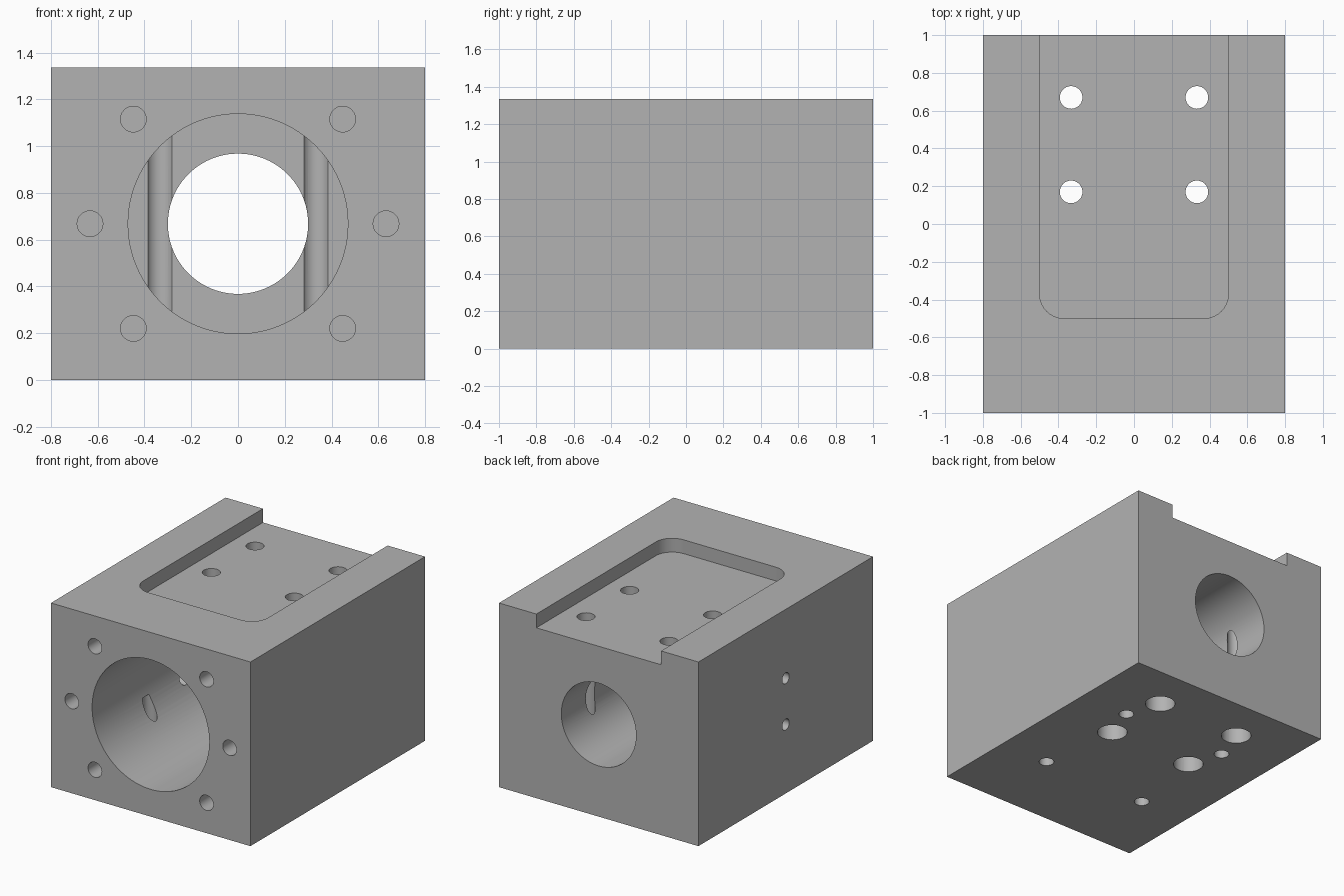
import bpy, bmesh, math
from mathutils import Matrix, Vector

cube = bpy.data.objects.get("Cube")
if cube:
    bpy.data.objects.remove(cube, do_unlink=True)

W, L, H = 1.6, 2.0, 1.335
MID = H / 2
OVER = 0.1          # how far cutters reach past the block

grey = bpy.data.materials.new("machined_grey")
grey.use_nodes = True
colour = (0.45, 0.45, 0.45, 1)
grey.diffuse_color = colour
grey.node_tree.nodes["Principled BSDF"].inputs["Base Color"].default_value = colour


def make_object(name, bm):
    bmesh.ops.recalc_face_normals(bm, faces=bm.faces)
    mesh = bpy.data.meshes.new(name)
    bm.to_mesh(mesh)
    bm.free()
    mesh.materials.append(grey)
    obj = bpy.data.objects.new(name, mesh)
    bpy.context.collection.objects.link(obj)
    return obj


def box(name, size, centre):
    bm = bmesh.new()
    bmesh.ops.create_cube(bm, size=1, matrix=Matrix.Translation(centre) @ Matrix.Diagonal((*size, 1)))
    return make_object(name, bm)


def rod(name, start, end, radius, sides=32):
    a, b = Vector(start), Vector(end)
    turn = (b - a).to_track_quat('Z', 'Y').to_matrix().to_4x4()
    bm = bmesh.new()
    bmesh.ops.create_cone(bm, cap_ends=True, segments=sides, radius1=radius, radius2=radius,
                          depth=(b - a).length, matrix=Matrix.Translation((a + b) / 2) @ turn)
    return make_object(name, bm)


def cut(target, cutter):
    bpy.context.view_layer.objects.active = target
    mod = target.modifiers.new("cut", 'BOOLEAN')
    mod.operation = 'DIFFERENCE'
    mod.solver = 'EXACT'
    mod.object = cutter
    bpy.ops.object.modifier_apply(modifier=mod.name)
    bpy.data.objects.remove(cutter, do_unlink=True)


block = box("housing_block", (W, L, H), (0, 0, MID))

# Stepped bore along the length
cut(block, rod("wide_bore", (0, -1 - OVER, MID), (0, 0.2, MID), 0.47, 96))
cut(block, rod("narrow_bore", (0, 0, MID), (0, 1 + OVER, MID), 0.3, 96))

# Top recess, open at the back, with two rounded front corners
depth, half, front, corner = 0.1, 0.5, -0.5, 0.13
outline = [(half, 1 + OVER), (-half, 1 + OVER)]
for side, first in ((-1, 180), (1, 270)):
    for i in range(11):
        t = math.radians(first + i * 9)
        outline.append((side * (half - corner) + corner * math.cos(t),
                        front + corner + corner * math.sin(t)))
bm = bmesh.new()
floor = bm.faces.new([bm.verts.new((x, y, H - depth)) for x, y in outline])
raised = bmesh.ops.extrude_face_region(bm, geom=[floor])["geom"]
bmesh.ops.translate(bm, verts=[v for v in raised if isinstance(v, bmesh.types.BMVert)],
                    vec=(0, 0, depth + OVER))
cut(block, make_object("recess", bm))

# Front bolt holes around the bore
for angle in (0, 45, 135, 180, 225, 315):
    t = math.radians(angle)
    x, z = 0.633 * math.cos(t), MID + 0.633 * math.sin(t)
    cut(block, rod("bolt_hole", (x, -1 - OVER, z), (x, -0.7, z), 0.055))

for side in (-1, 1):
    # Vertical through holes, counterbored from below
    for y in (0.17, 0.67):
        x = side * 0.333
        cut(block, rod("through_hole", (x, y, -OVER), (x, y, H + OVER), 0.06))
        cut(block, rod("counterbore", (x, y, -OVER), (x, y, 0.25), 0.1))
    # Blind holes in the underside
    for y in (-0.417, 0.417):
        x = side * 0.417
        cut(block, rod("base_hole", (x, y, -OVER), (x, y, 0.53), 0.05))
    # Ports from the right flank into the bore
    z = MID + side * 0.168
    cut(block, rod("side_port", (-W / 2 - OVER, 0, z), (-0.3, 0, z), 0.04))

# Smooth bores, crisp edges
bpy.ops.object.select_all(action='DESELECT')
block.select_set(True)
bpy.context.view_layer.objects.active = block
bpy.ops.object.shade_smooth_by_angle(angle=math.radians(30))
